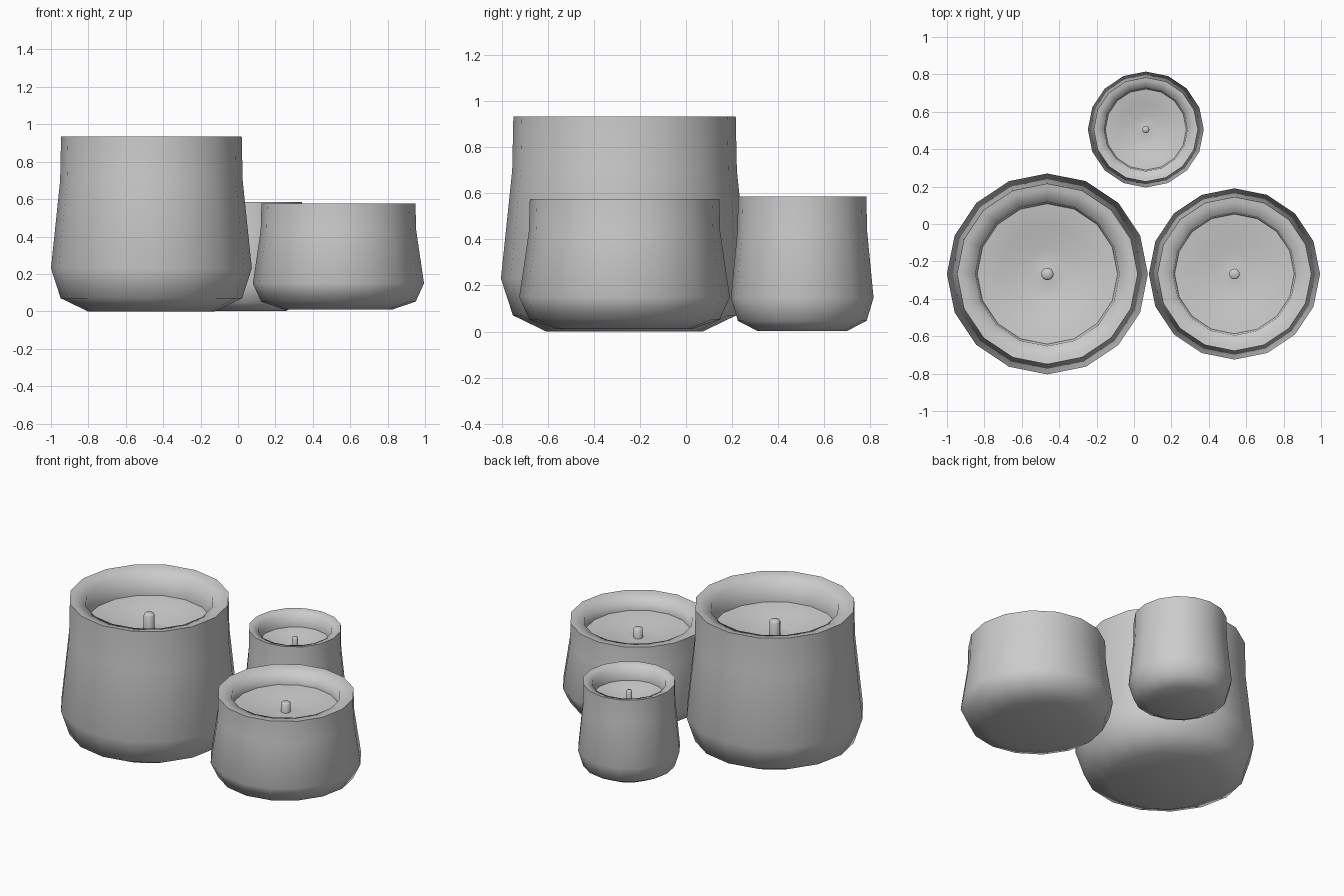
import bpy
import bmesh
from math import cos, sin, pi, radians

cube = bpy.data.objects.get("Cube")
if cube:
    bpy.data.objects.remove(cube, do_unlink=True)

wax = bpy.data.materials.new("grey_wax")
wax.use_nodes = True
GREY = (0.6, 0.6, 0.6, 1)
wax.diffuse_color = GREY
wax.node_tree.nodes["Principled BSDF"].inputs["Base Color"].default_value = GREY

SIDES = 16


def lathe(name, profile, location, scale, sharp):
    """Revolve (radius, height) points; radius 0 closes to a pole."""
    bm = bmesh.new()
    rings = []
    for r, z in profile:
        if r == 0:
            rings.append([bm.verts.new((0, 0, z))] * SIDES)
        else:
            rings.append([bm.verts.new((r * cos(2 * pi * i / SIDES),
                                        r * sin(2 * pi * i / SIDES), z))
                          for i in range(SIDES)])
    for low, high in zip(rings, rings[1:]):
        for i in range(SIDES):
            j = (i + 1) % SIDES
            corners = (low[i], low[j], high[j], high[i])
            bm.faces.new(list(dict.fromkeys(corners)))
    bmesh.ops.recalc_face_normals(bm, faces=bm.faces)
    mesh = bpy.data.meshes.new(name)
    bm.to_mesh(mesh)
    bm.free()
    mesh.materials.append(wax)
    obj = bpy.data.objects.new(name, mesh)
    bpy.context.collection.objects.link(obj)
    obj.location = location
    obj.scale = scale
    bpy.ops.object.select_all(action="DESELECT")
    obj.select_set(True)
    bpy.context.view_layer.objects.active = obj
    bpy.ops.object.shade_smooth_by_angle(angle=radians(sharp))


# Outer wall, rounded rim, recess and melted pool
body = [(0, 0), (0.34, 0), (0.485, 0.07), (0.537, 0.23), (0.488, 0.7),
        (0.483, 0.935), (0.455, 0.93), (0.385, 0.91), (0.375, 0.78),
        (0.25, 0.765), (0.13, 0.725), (0.04, 0.73), (0, 0.735)]
wick = [(0, 0.71), (0.033, 0.71), (0.033, 0.825), (0.025, 0.835), (0, 0.837)]

# Name, location, width scale, height scale
candles = [("large", (-0.463, -0.267, 0), 1, 1),
           ("medium", (0.537, -0.267, 0.01), 0.852, 0.605),
           ("small", (0.063, 0.505, 0.003), 0.577, 0.623)]
for size, place, width, height in candles:
    scale = (width, width, height)
    lathe(size + "_candle", body, place, scale, 75)
    lathe(size + "_wick", wick, place, scale, 60)
